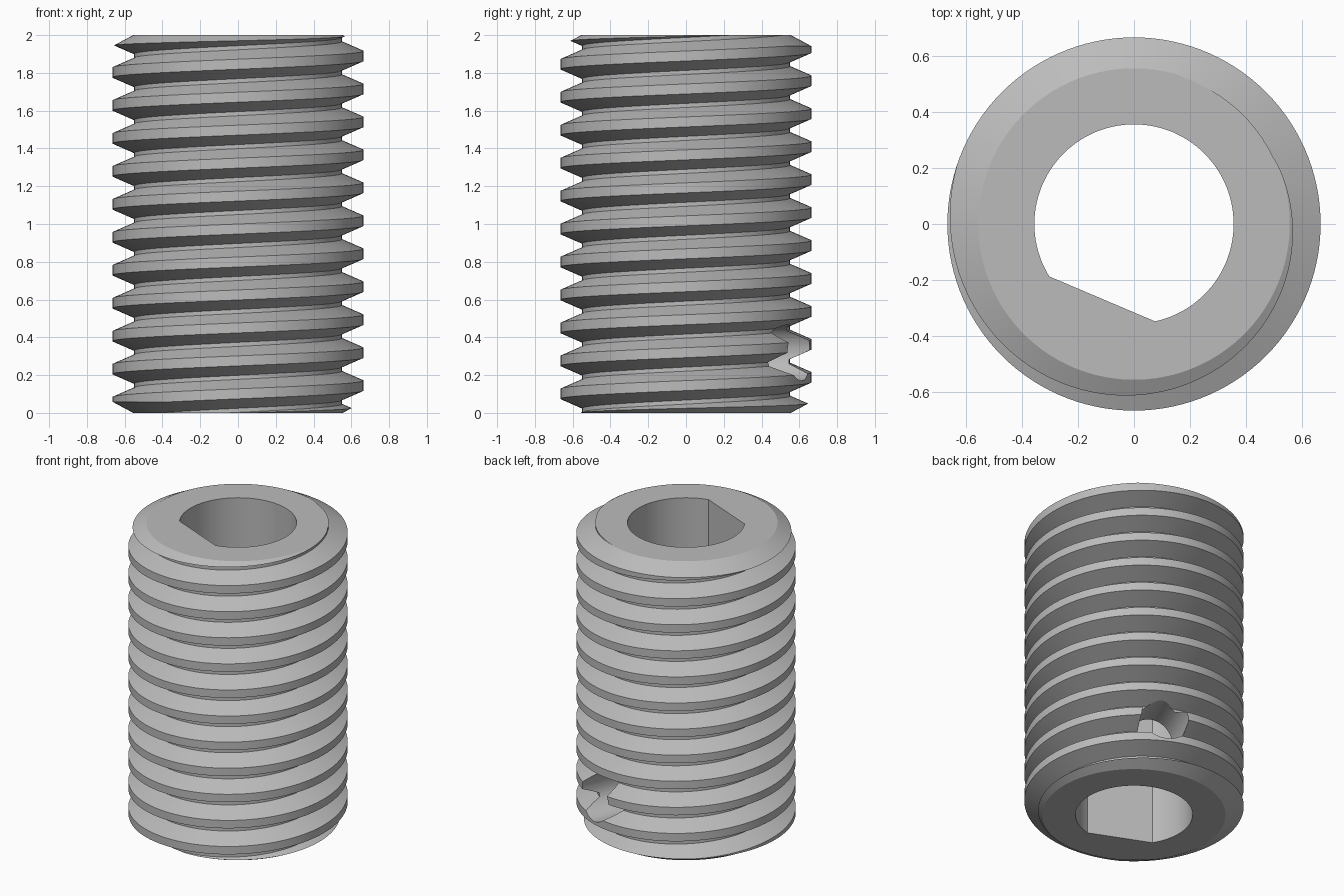
import bpy, bmesh, math
from mathutils import Matrix, Vector

if "Cube" in bpy.data.objects:
    bpy.data.objects.remove(bpy.data.objects["Cube"])

HEIGHT, PITCH, SEG = 2.0, 0.1745, 120
R_CREST, R_ROOT = 0.665, 0.55
CREST_Z = 0.1445                      # crest centre height at the +x side
HOLE_ANGLE = math.radians(67)         # cross hole sits opposite the bore flat

steel = bpy.data.materials.new("plain_grey")
steel.diffuse_color = (0.5, 0.5, 0.5, 1)
steel.use_nodes = True
steel.node_tree.nodes["Principled BSDF"].inputs["Base Color"].default_value = steel.diffuse_color


def finish(bm, name):
    bmesh.ops.recalc_face_normals(bm, faces=bm.faces)
    me = bpy.data.meshes.new(name)
    bm.to_mesh(me)
    bm.free()
    me.materials.append(steel)
    ob = bpy.data.objects.new(name, me)
    bpy.context.collection.objects.link(ob)
    return ob


def threaded_rod():
    """Helical trapezoid thread wrapped round a core, longer than needed."""
    profile = [(-0.0765, R_ROOT), (-0.0265, R_CREST), (0.0265, R_CREST), (0.0765, R_ROOT)]
    count = 4 * 15
    bm = bmesh.new()
    cols = []
    for i in range(SEG):
        a = 2 * math.pi * i / SEG
        col = []
        for m in range(count + 5):
            dz, r = profile[m % 4]
            z = CREST_Z + PITCH * (m // 4 - 2 + i / SEG) + dz
            col.append(bm.verts.new((r * math.cos(a), r * math.sin(a), z)))
        cols.append(col)

    def v(i, m):
        return cols[0][m + 4] if i == SEG else cols[i][m]

    for i in range(SEG):
        for m in range(count):
            bm.faces.new((v(i, m), v(i + 1, m), v(i + 1, m + 1), v(i, m + 1)))
    # close both ends with fans to a point on the axis
    for m, z in ((0, -0.7), (count, 2.9)):
        loop = [v(i, m) for i in range(SEG)] + [cols[0][m + k] for k in (4, 3, 2, 1)]
        tip = bm.verts.new((0, 0, z))
        for p, q in zip(loop, loop[1:] + loop[:1]):
            bm.faces.new((p, q, tip))
    loose = [w for w in bm.verts if not w.link_faces]
    bmesh.ops.delete(bm, geom=loose, context='VERTS')
    return finish(bm, "threaded_sleeve")


def chamfered_blank():
    """Envelope that trims the thread flat with conical ends."""
    r0, r1, c = 0.555, 0.755, 0.107
    bm = bmesh.new()
    rings = []
    for r, z in ((r0, 0), (r1, c), (r1, HEIGHT - c), (r0, HEIGHT)):
        rings.append([bm.verts.new((r * math.cos(2 * math.pi * (i + .5) / SEG),
                                    r * math.sin(2 * math.pi * (i + .5) / SEG), z))
                      for i in range(SEG)])
    for a, b in zip(rings, rings[1:]):
        for i in range(SEG):
            j = (i + 1) % SEG
            bm.faces.new((a[i], a[j], b[j], b[i]))
    bm.faces.new(rings[0])
    bm.faces.new(rings[-1])
    return finish(bm, "end_trimmer")


def d_bore():
    """D-shaped bore: a circle with one flat."""
    r, flat, n = 0.355, 0.29, 96
    half = math.acos(flat / r)
    start = HOLE_ANGLE + math.pi + half
    bm = bmesh.new()
    pts = []
    for i in range(n + 1):
        a = start + (2 * math.pi - 2 * half) * i / n
        pts.append(bm.verts.new((r * math.cos(a), r * math.sin(a), -0.5)))
    face = bm.faces.new(pts)
    ext = bmesh.ops.extrude_face_region(bm, geom=[face])["geom"]
    bmesh.ops.translate(bm, vec=(0, 0, 3), verts=[g for g in ext if isinstance(g, bmesh.types.BMVert)])
    return finish(bm, "bore_cutter")


def cross_hole():
    """Round radial hole from the bore to the outside."""
    d = Vector((math.cos(HOLE_ANGLE), math.sin(HOLE_ANGLE), 0))
    mat = Matrix.Translation(d * 0.5 + Vector((0, 0, 0.32))) @ d.to_track_quat('Z', 'Y').to_matrix().to_4x4()
    bm = bmesh.new()
    bmesh.ops.create_cone(bm, cap_ends=True, segments=48, radius1=0.15, radius2=0.15,
                          depth=0.6, matrix=mat)
    return finish(bm, "hole_cutter")


# Trim the rod, then cut the bore and the cross hole
sleeve = threaded_rod()
bpy.context.view_layer.objects.active = sleeve
sleeve.select_set(True)
for op, cutter in (('INTERSECT', chamfered_blank()), ('DIFFERENCE', d_bore()), ('DIFFERENCE', cross_hole())):
    cutter.hide_render = True
    mod = sleeve.modifiers.new(cutter.name, 'BOOLEAN')
    mod.operation, mod.object, mod.solver = op, cutter, 'EXACT'
    bpy.ops.object.modifier_apply(modifier=mod.name)
    bpy.data.objects.remove(cutter)

bpy.ops.object.shade_smooth_by_angle(angle=math.radians(22))
